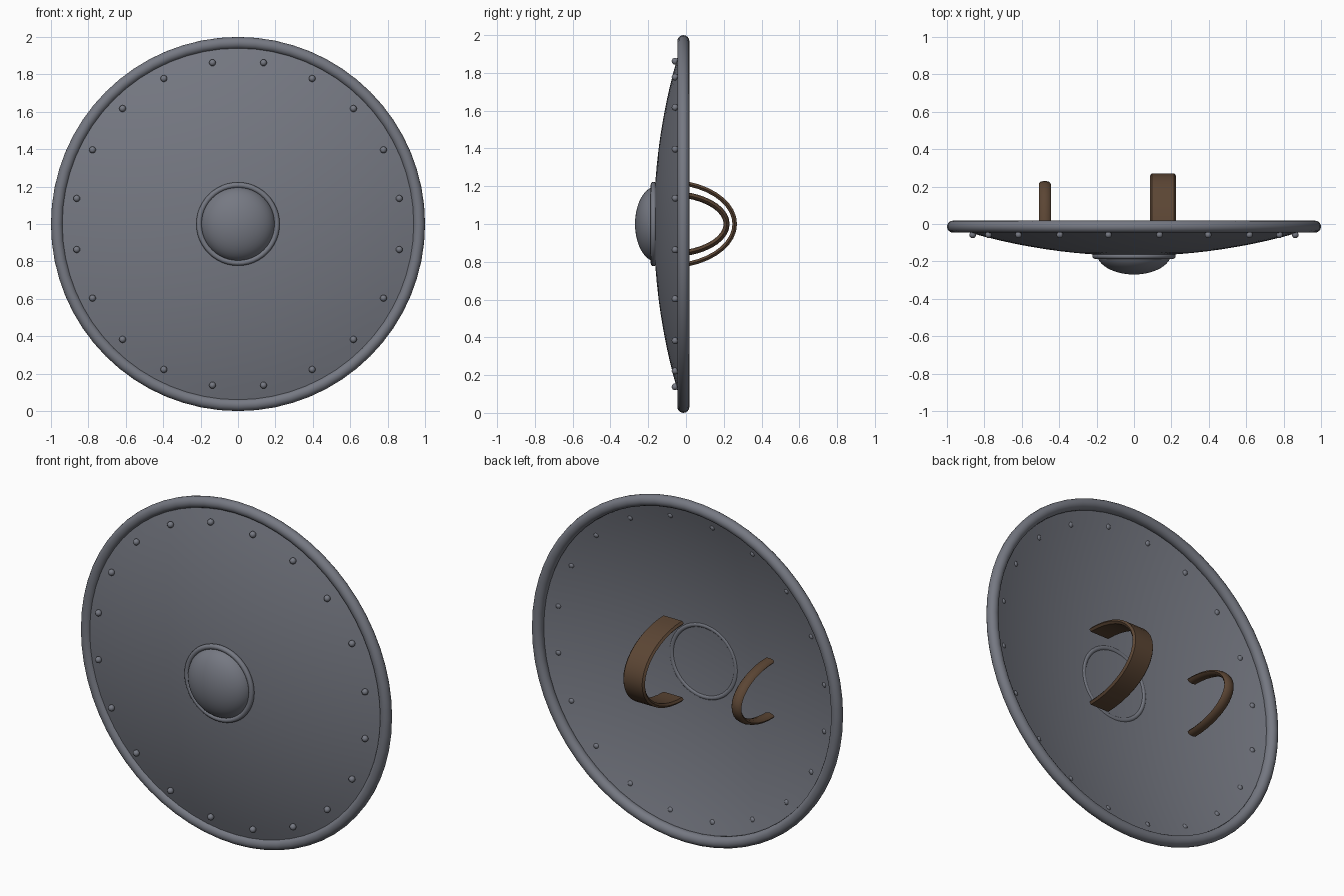
import bpy
import bmesh
from math import sin, cos, pi, radians, sqrt
from mathutils import Vector, Matrix

if "Cube" in bpy.data.objects:
    bpy.data.objects.remove(bpy.data.objects["Cube"], do_unlink=True)

CENTRE = Vector((0, 0, 1))


def make_material(name, rgb, metallic=0.0):
    mat = bpy.data.materials.new(name)
    mat.use_nodes = True
    mat.diffuse_color = (*rgb, 1)
    mat.node_tree.nodes["Principled BSDF"].inputs["Base Color"].default_value = (*rgb, 1)
    return mat


steel = make_material("steel_grey", (0.18, 0.19, 0.225))
leather = make_material("brown_leather", (0.105, 0.06, 0.034))


def finish(name, bm, mat, angle=40):
    """Turn a bmesh into a smooth shaded object."""
    bmesh.ops.remove_doubles(bm, verts=bm.verts, dist=0.0002)
    bmesh.ops.recalc_face_normals(bm, faces=bm.faces)
    mesh = bpy.data.meshes.new(name)
    bm.to_mesh(mesh)
    bm.free()
    mesh.materials.append(mat)
    obj = bpy.data.objects.new(name, mesh)
    bpy.context.collection.objects.link(obj)
    bpy.ops.object.select_all(action="DESELECT")
    obj.select_set(True)
    bpy.context.view_layer.objects.active = obj
    bpy.ops.object.shade_smooth_by_angle(angle=radians(angle))
    return obj


def lathe(name, profile, steps, closed=False):
    """Revolve (radius, y) points around the shield's front-back axis."""
    bm = bmesh.new()
    verts = [bm.verts.new((r, y, 1)) for r, y in profile]
    edges = [bm.edges.new(pair) for pair in zip(verts, verts[1:])]
    if closed:
        edges.append(bm.edges.new((verts[-1], verts[0])))
    bmesh.ops.spin(bm, geom=verts + edges, cent=CENTRE, axis=(0, 1, 0),
                   angle=2 * pi, steps=steps, use_duplicate=False)
    return finish(name, bm, steel, 60)


def circle(r, y, radius, count):
    return [(r + radius * cos(2 * pi * i / count), y + radius * sin(2 * pi * i / count))
            for i in range(count)]


def strap(name, x, base_y, depth, height, section, steps):
    """Sweep an (across, outward) section along half an ellipse behind the shield."""
    bm = bmesh.new()
    rings = []
    for i in range(steps + 1):
        a = -pi / 2 + pi * i / steps
        point = Vector((x, base_y + depth * cos(a), 1 + height * sin(a)))
        out = Vector((0, cos(a) / depth, sin(a) / height)).normalized()
        rings.append([bm.verts.new(point + Vector((u, 0, 0)) + out * v) for u, v in section])
    n = len(section)
    for lower, upper in zip(rings, rings[1:]):
        for k in range(n):
            bm.faces.new((lower[k], lower[(k + 1) % n], upper[(k + 1) % n], upper[k]))
    bm.faces.new(rings[0])
    bm.faces.new(rings[-1])
    return finish(name, bm, leather)


# Shallow dished plate, a section of a large sphere
curve = 3.18
dish = [(r, -0.17 + curve - sqrt(curve ** 2 - r ** 2))
        for r in [0.96 * i / 12 for i in range(13)]]
lathe("shield_plate", dish, 64)

# Rounded rim and the ring around the boss
lathe("rim", circle(0.968, -0.014, 0.032, 16), 64, closed=True)
lathe("boss_ring", circle(0.208, -0.172, 0.015, 12), 48, closed=True)

# Central domed boss
dome = []
for i in range(11):
    a = radians(5 + 85 * i / 10)
    dome.append((0.2 * cos(a), -0.155 - 0.115 * sin(a)))
lathe("boss_dome", dome, 48)

# Rivets spaced evenly inside the rim
bm = bmesh.new()
for i in range(20):
    a = 2 * pi * (i + 0.5) / 20
    spot = Vector((0.873 * cos(a), -0.058, 1 + 0.873 * sin(a)))
    bmesh.ops.create_uvsphere(bm, u_segments=12, v_segments=8, radius=0.018,
                              matrix=Matrix.Translation(spot))
finish("rivets", bm, steel, 60)

# Wide flat forearm strap
flat = [(-0.07, 0), (-0.06, 0.012), (0.06, 0.012), (0.07, 0), (0.06, -0.012), (-0.06, -0.012)]
strap("forearm_strap", 0.155, -0.1, 0.358, 0.223, flat, 20)

# Narrow rounded hand grip
oval = [(0.032 * cos(2 * pi * k / 8), 0.016 * sin(2 * pi * k / 8)) for k in range(8)]
strap("hand_grip", -0.477, -0.09, 0.305, 0.16, oval, 20)
